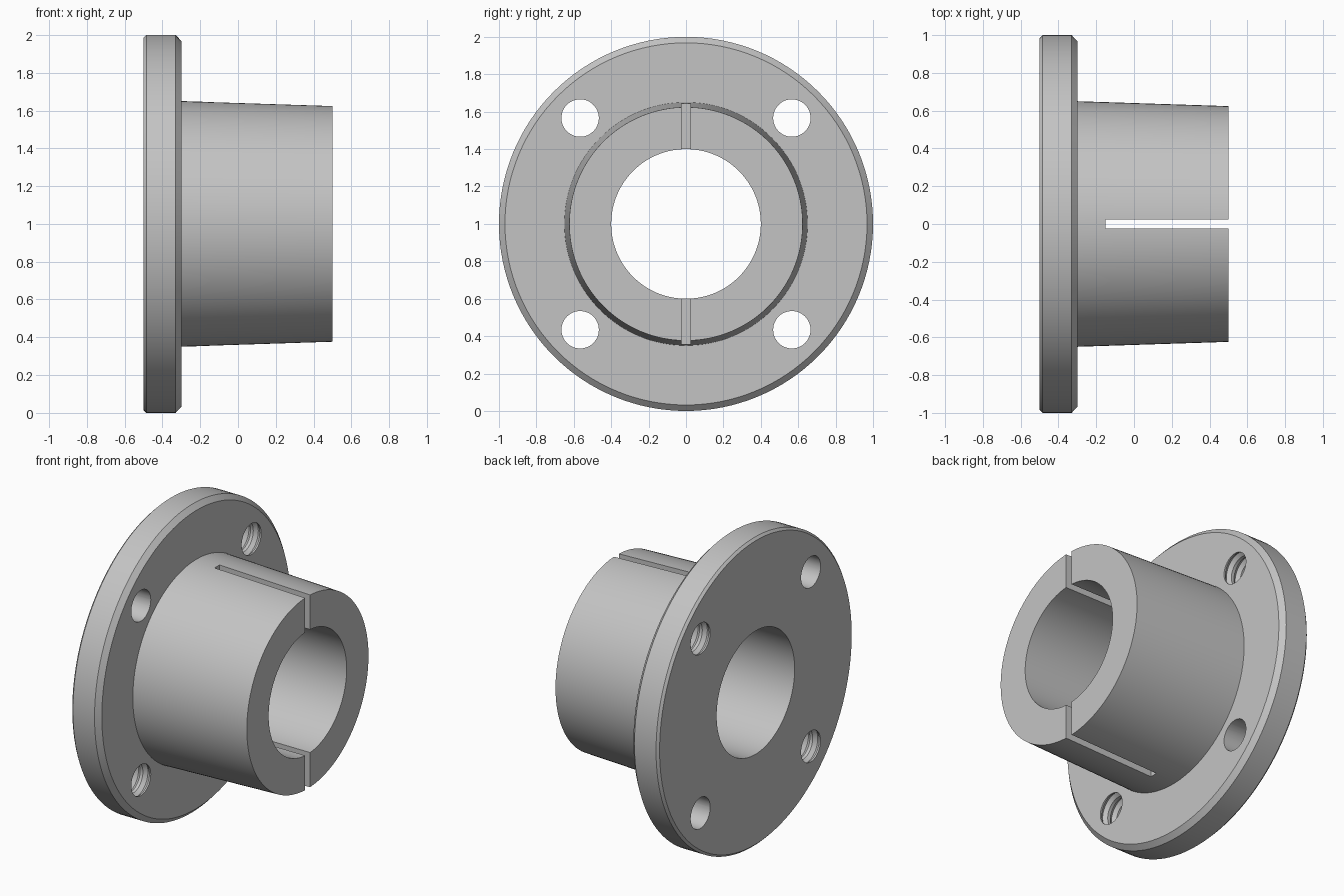
import bpy, bmesh, math
from mathutils import Matrix, Vector

cube = bpy.data.objects.get("Cube")
if cube:
    bpy.data.objects.remove(cube, do_unlink=True)

AXIS_Z = 1.0          # height of the bushing's centre line
BOLT = 0.566          # bolt hole offset along y and z

steel = bpy.data.materials.new("plain_grey_steel")
steel.use_nodes = True
grey = (0.55, 0.55, 0.55, 1)
steel.diffuse_color = grey
steel.node_tree.nodes["Principled BSDF"].inputs["Base Color"].default_value = grey


def add_object(name, bm):
    mesh = bpy.data.meshes.new(name)
    bm.to_mesh(mesh)
    bm.free()
    mesh.materials.append(steel)
    obj = bpy.data.objects.new(name, mesh)
    bpy.context.collection.objects.link(obj)
    return obj


def lathe(name, profile, steps, centre, closed=False):
    """Revolve (x, radius) points around an axis parallel to x."""
    bm = bmesh.new()
    verts = [bm.verts.new((x, 0, r)) for x, r in profile]
    edges = [bm.edges.new(pair) for pair in zip(verts, verts[1:])]
    if closed:
        edges.append(bm.edges.new((verts[-1], verts[0])))
    bmesh.ops.spin(bm, geom=verts + edges, cent=(0, 0, 0), axis=(1, 0, 0),
                   angle=math.tau, steps=steps)
    bmesh.ops.remove_doubles(bm, verts=bm.verts, dist=1e-5)
    bmesh.ops.recalc_face_normals(bm, faces=bm.faces)
    bmesh.ops.translate(bm, verts=bm.verts, vec=centre)
    return add_object(name, bm)


def cut(body, cutter):
    cutter.hide_render = True
    mod = body.modifiers.new("cut", "BOOLEAN")
    mod.operation = "DIFFERENCE"
    mod.solver = "EXACT"
    mod.object = cutter
    bpy.context.view_layer.objects.active = body
    bpy.ops.object.modifier_apply(modifier=mod.name)
    bpy.data.objects.remove(cutter, do_unlink=True)


# Chamfered flange and tapered sleeve with a straight bore
bushing = lathe("flanged_bushing", [
    (-0.5, 0.4), (-0.5, 0.985), (-0.485, 1), (-0.33, 1), (-0.3, 0.968),
    (-0.3, 0.65), (0.5, 0.624), (0.5, 0.4)], 128, (0, 0, AXIS_Z), closed=True)

# Bolt holes: plain on one diagonal, threaded on the other
plain = [(-0.6, 0), (-0.6, 0.1), (-0.2, 0.1), (-0.2, 0)]
thread = [(-0.6, 0), (-0.6, 0.1)]
pitch = 0.2 / 3
for i in range(3):
    x = -0.5 + i * pitch
    thread += [(x + pitch * 0.15, 0.1), (x + pitch * 0.5, 0.118),
               (x + pitch * 0.85, 0.1)]
thread += [(-0.2, 0.1), (-0.2, 0)]
for sy in (-1, 1):
    for sz in (-1, 1):
        cut(bushing, lathe("bolt_hole_cutter", thread if sy == sz else plain, 48,
                           (0, sy * BOLT, AXIS_Z + sz * BOLT)))

# Slots splitting the sleeve at top and bottom
for side in (-1, 1):
    bm = bmesh.new()
    place = Matrix.Translation(Vector((0.225, 0, AXIS_Z + side * 0.5)))
    bmesh.ops.create_cube(bm, size=1, matrix=place @ Matrix.Diagonal((0.75, 0.05, 0.6, 1)))
    cut(bushing, add_object("slot_cutter", bm))

# Smooth round walls, crisp rims
bpy.ops.object.select_all(action="DESELECT")
bushing.select_set(True)
bpy.context.view_layer.objects.active = bushing
bpy.ops.object.shade_smooth_by_angle(angle=math.radians(20))
